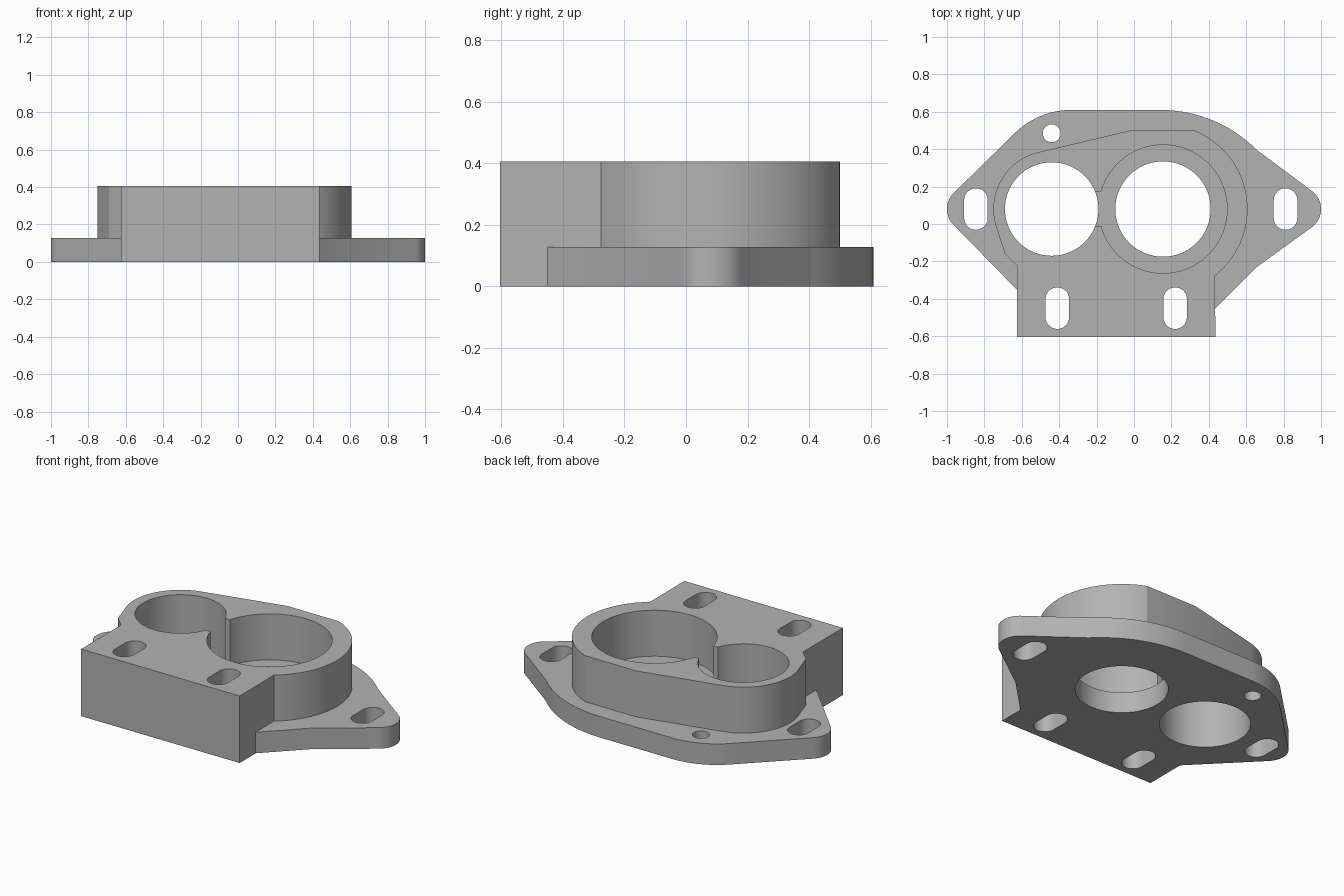
import bpy, bmesh
from math import cos, sin, radians

if "Cube" in bpy.data.objects:
    bpy.data.objects.remove(bpy.data.objects["Cube"])

TOP, PLATE, MID_Y = 0.405, 0.127, 0.08

grey = bpy.data.materials.new("plain grey")
grey.use_nodes = True
grey.diffuse_color = (0.45, 0.45, 0.45, 1)
grey.node_tree.nodes["Principled BSDF"].inputs["Base Color"].default_value = (0.45, 0.45, 0.45, 1)


def arc(x, y, r, start, end, steps=20):
    """Points on a circular arc, in degrees."""
    angles = [radians(start + (end - start) * i / steps) for i in range(steps + 1)]
    return [(x + r * cos(a), y + r * sin(a)) for a in angles]


def circle(x, y, r, steps=72):
    return arc(x, y, r, 0, 360, steps)[:-1]


def slot(x, y, r=0.063, half=0.048):
    """Upright rounded slot outline."""
    return arc(x, y + half, r, 0, 180) + arc(x, y - half, r, 180, 360)


def prism(name, outline, z0, z1):
    """Extrude an outline, given anticlockwise or clockwise, from z0 to z1."""
    bm = bmesh.new()
    base = bm.faces.new([bm.verts.new((x, y, z0)) for x, y in outline])
    side = bmesh.ops.extrude_face_region(bm, geom=[base])["geom"]
    verts = [v for v in side if isinstance(v, bmesh.types.BMVert)]
    bmesh.ops.translate(bm, verts=verts, vec=(0, 0, z1 - z0))
    bmesh.ops.recalc_face_normals(bm, faces=bm.faces)
    mesh = bpy.data.meshes.new(name)
    bm.to_mesh(mesh)
    bm.free()
    mesh.materials.append(grey)
    obj = bpy.data.objects.new(name, mesh)
    bpy.context.collection.objects.link(obj)
    return obj


def combine(target, tool, operation):
    """Apply a boolean and discard the tool."""
    mod = target.modifiers.new("boolean", "BOOLEAN")
    mod.operation, mod.solver, mod.object = operation, "EXACT", tool
    bpy.context.view_layer.objects.active = target
    bpy.ops.object.modifier_apply(modifier=mod.name)
    bpy.data.objects.remove(tool)


# Flange plate with rounded ears
flange = (arc(0.88, MID_Y, 0.12, -55, 56)
          + arc(0.14, -0.12, 0.73, 45, 90)
          + arc(-0.335, 0.18, 0.43, 90, 135)
          + arc(-0.88, MID_Y, 0.12, 135, 225)
          + [(-0.5, -0.48), (0.4, -0.485), (0.65, -0.235)])
housing = prism("flanged_housing", flange, 0, PLATE)

# Tall body wrapping both bores, with the square mounting block in front
body = ([(0.435, -0.605)]
        + arc(0.155, MID_Y, 0.452, -52, 68, 48)
        + [(-0.02, 0.5)]
        + arc(-0.44, MID_Y, 0.312, 102, 196, 36)
        + [(-0.69, -0.16), (-0.625, -0.225), (-0.625, -0.605)])
combine(housing, prism("body", body, 0, TOP), "UNION")

# Bores, the counterbore and the opening joining them
cuts = [
    (circle(-0.44, MID_Y, 0.25), -0.1),
    (circle(0.155, MID_Y, 0.255), -0.1),
    (circle(0.155, MID_Y, 0.343, 96), PLATE),
    ([(-0.25, -0.01), (-0.15, -0.01), (-0.15, 0.172), (-0.25, 0.172)], PLATE),
    (circle(-0.44, 0.485, 0.048, 32), -0.1),
]
# Ear slots and block slots
cuts += [(slot(x, y), -0.1) for x, y in
         ((-0.845, MID_Y), (0.81, MID_Y), (-0.41, -0.45), (0.22, -0.45))]
for outline, floor in cuts:
    combine(housing, prism("cutter", outline, floor, TOP + 0.1), "DIFFERENCE")

# Smooth curved walls, crisp edges
bpy.ops.object.select_all(action="DESELECT")
housing.select_set(True)
bpy.context.view_layer.objects.active = housing
bpy.ops.object.shade_smooth_by_angle(angle=radians(20))
